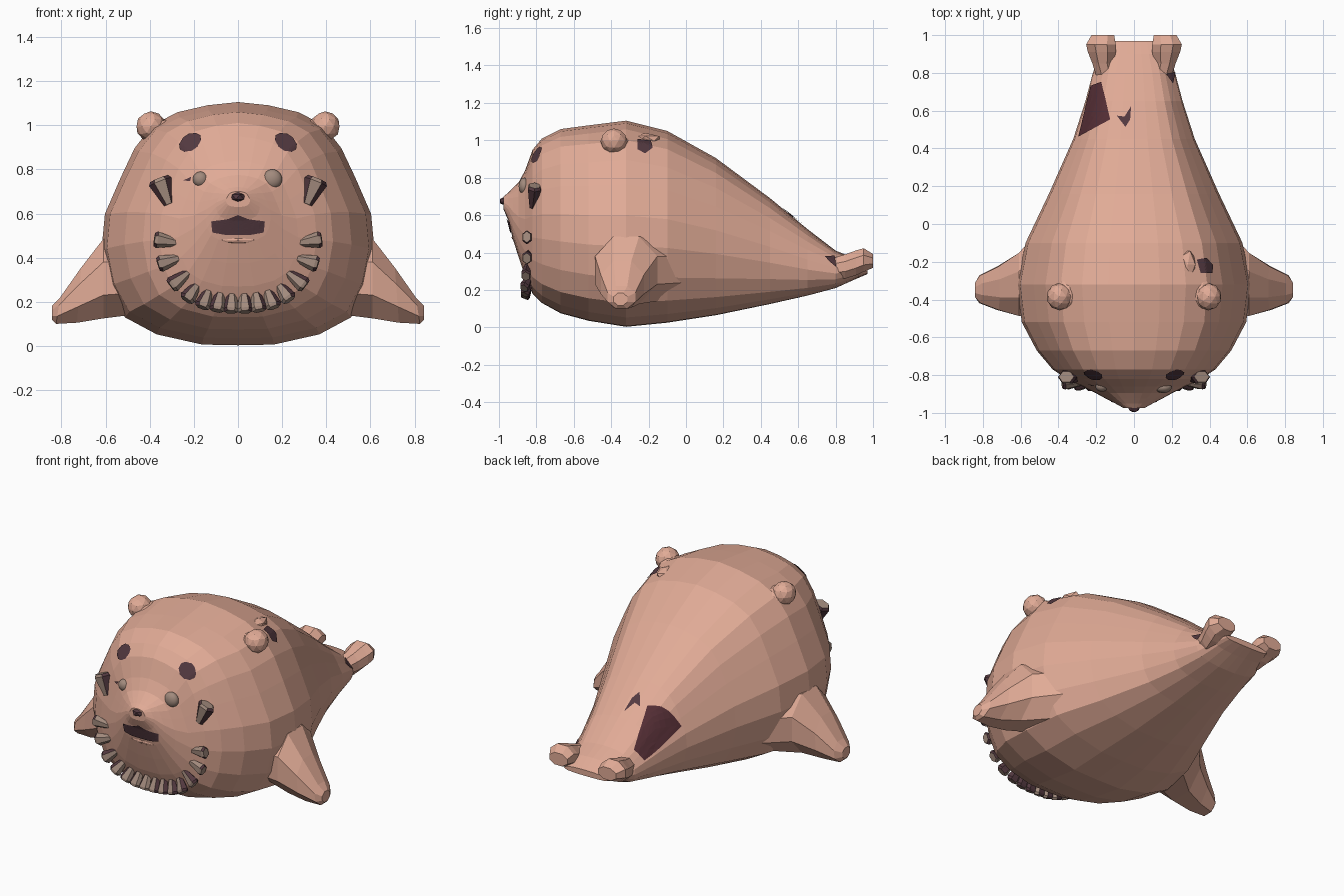
import bpy, bmesh, math
from mathutils import Vector, Matrix
from mathutils.bvhtree import BVHTree

if "Cube" in bpy.data.objects:
    bpy.data.objects.remove(bpy.data.objects["Cube"])


def material(name, rgb):
    m = bpy.data.materials.new(name)
    m.diffuse_color = (*rgb, 1)
    m.use_nodes = True
    m.node_tree.nodes["Principled BSDF"].inputs["Base Color"].default_value = m.diffuse_color
    return m


SKIN = material("peach skin", (0.75, 0.405, 0.305))
PLUM = material("dark plum", (0.085, 0.04, 0.05))
WINE = material("dark wine", (0.085, 0.026, 0.034))
GREY = material("warm grey", (0.36, 0.255, 0.205))


def finish(name, bm, *mats):
    bmesh.ops.recalc_face_normals(bm, faces=bm.faces)
    me = bpy.data.meshes.new(name)
    bm.to_mesh(me)
    bm.free()
    for m in mats:
        me.materials.append(m)
    ob = bpy.data.objects.new(name, me)
    bpy.context.collection.objects.link(ob)
    return ob


def loft(rings):
    bm = bmesh.new()
    vs = [[bm.verts.new(p) for p in r] for r in rings]
    n = len(vs[0])
    for a, b in zip(vs, vs[1:]):
        for i in range(n):
            j = (i + 1) % n
            bm.faces.new((a[i], a[j], b[j], b[i]))
    bm.faces.new(vs[0])
    bm.faces.new(vs[-1])
    return bm


def ring(c, u, v, n=8, turn=0.5):
    c, u, v = Vector(c), Vector(u), Vector(v)
    return [c + u * math.cos((i + turn) * math.tau / n) + v * math.sin((i + turn) * math.tau / n)
            for i in range(n)]


# Body: one pear-shaped cross-section, swept from snout to tail
half = [(0, 0), (.26, .003), (.59, .045), (.82, .115), (.935, .235), (.99, .39), (.965, .54),
        (.85, .69), (.75, .81), (.62, .905), (.44, .958), (.22, .987), (0, 1)]
section = half + [(-x, t) for x, t in half[-2:0:-1]]
# y, half width, bottom z, top z
spine = [(-.975, .055, .63, .70), (-.95, .10, .57, .72), (-.925, .15, .47, .745),
         (-.895, .205, .375, .775), (-.86, .275, .27, .84), (-.82, .36, .18, .95),
         (-.77, .435, .13, 1.01), (-.67, .52, .075, 1.06), (-.52, .6, .035, 1.08),
         (-.32, .625, .003, 1.105), (-.1, .58, .025, 1.05), (.16, .455, .065, .905),
         (.45, .325, .125, .69), (.65, .26, .17, .525), (.8, .22, .21, .41),
         (.9, .18, .255, .37), (.97, .15, .285, .32)]
bm = loft([[(w * x, y, lo + (hi - lo) * t) for x, t in section] for y, w, lo, hi in spine])
bmesh.ops.recalc_face_normals(bm, faces=bm.faces)
tree = BVHTree.FromBMesh(bm)
finish("body", bm, SKIN)


def hit_front(x, z):
    return tree.ray_cast(Vector((x, -3, z)), Vector((0, 1, 0)))


def hit_top(x, y):
    return tree.ray_cast(Vector((x, y, 3)), Vector((0, 0, -1)))


# Thin painted patch laid onto the body
def patch(name, pts, hit, mat, lift=.006):
    bm = bmesh.new()
    vs = [bm.verts.new((a, b, 0)) for a, b in pts]
    f = bm.faces.new(vs)
    bmesh.ops.poke(bm, faces=[f])
    bmesh.ops.subdivide_edges(bm, edges=bm.edges[:], cuts=4, use_grid_fill=True)
    for v in bm.verts:
        p, n, _, _ = hit(v.co.x, v.co.y)
        if p:
            v.co = p + n * lift
    finish(name, bm, mat)


def oval(cx, cz, a, b, tilt, n=10):
    c, s = math.cos(tilt), math.sin(tilt)
    return [(cx + a * math.cos(t) * c - b * math.sin(t) * s,
             cz + a * math.cos(t) * s + b * math.sin(t) * c)
            for t in (i * math.tau / n for i in range(n))]


def ball(name, loc, size, mat, sub=1, smooth=False):
    bm = bmesh.new()
    bmesh.ops.create_icosphere(bm, subdivisions=sub, radius=1,
                               matrix=Matrix.Translation(loc) @ Matrix.Diagonal((*size, 1)))
    for f in bm.faces:
        f.smooth = smooth
    finish(name, bm, mat)


# Tooth-like tuft, narrow end inward; dark side facets are chosen by direction
def tuft(name, x, z, ang, length, w0, w1, lean, both=False):
    p = hit_front(x, z)[0]
    p = Vector((x, min(p.y, -.75) if p else -.75, z)) + Vector((0, -.012, 0))
    d = Vector((math.cos(ang), lean, math.sin(ang))).normalized()
    side = Vector((-math.sin(ang), 0, math.cos(ang)))
    out = side.cross(d).normalized()
    if out.y > 0:
        out = -out
    bm = loft([ring(p + d * length * t, side * w, out * w * .75, 6, 0)
               for t, w in ((-.5, w0), (.38, w1), (.5, w1 * .8))])
    ob = finish(name, bm, GREY, PLUM)
    for f in ob.data.polygons:
        if abs(f.normal.dot(d)) < .7 and f.normal.dot(out) < .85:
            f.material_index = int(both or f.normal.x * p.x > 0)


for s, tag in ((-1, "left"), (1, "right")):
    # Front flipper
    finish(tag + "_flipper", loft([ring((s * x, y, z), (0, ry, 0), (s * k, 0, rz), 8)
           for x, y, z, ry, rz, k in ((.46, -.235, .31, .27, .18, 0), (.61, -.32, .305, .18, .195, 0),
                                      (.72, -.34, .23, .125, .135, -.01), (.815, -.345, .16, .08, .065, -.01),
                                      (.842, -.35, .15, .04, .035, 0))]), SKIN)
    # Tail lobe
    finish(tag + "_tail_lobe", loft([ring((s * x, y, z), (rx, 0, 0), (0, 0, rz), 8)
           for y, x, z, rx, rz in ((.74, .14, .31, .05, .05), (.85, .165, .325, .06, .07),
                                   (.91, .17, .345, .08, .072), (.95, .175, .36, .085, .068),
                                   (1.0, .165, .355, .065, .04))]), SKIN)
    # Ear with a fold joining it to the head
    ball(tag + "_ear", (s * .395, -.385, .995), (.068, .072, .068), SKIN, 2)
    ball(tag + "_ear_base", (s * .35, -.37, .97), (.075, .09, .06), SKIN, 2)
    # Brow spot and eye
    patch(tag + "_brow", oval(s * .215, .92, .055, .036, -s * .6), hit_front, PLUM)
    ex = -.17 if s < 0 else .155
    r = .035 if s < 0 else .045
    ball(tag + "_eye", hit_front(ex, .755)[0] + Vector((0, .012, 0)), (r, .03, r), GREY, 3, True)
    # Cheek tuft
    tuft(tag + "_cheek_tuft", s * .335, .70, math.pi / 2 - s * .38, .125, .024, .054, .1, True)
    # Ruff of tufts below the chin
    for i, (x, z, a) in enumerate(((.325, .475, .15), (.31, .385, -.3), (.262, .305, -.65), (.205, .25, -.95),
                                   (.145, .222, -1.2), (.087, .21, -1.38), (.03, .205, -1.52))):
        ang = a if s > 0 else math.pi - a
        tuft(f"{tag}_ruff_tuft_{i + 1}", s * x, z, ang, .11, .015, .038, -.4 if i > 2 else -.1)

# Nose, mouth and lips
ball("nose", (0, -.968, .675), (.036, .032, .024), PLUM)
ball("upper_lip", (0, -.912, .64), (.115, .055, .043), SKIN, 2)
patch("mouth", [(-.12, .565), (-.05, .575), (0, .595), (.05, .575), (.12, .565), (.115, .515),
                (.06, .505), (-.06, .505), (-.115, .515)], hit_front, PLUM)
ball("lower_lip", (0, -.898, .48), (.125, .035, .022), SKIN, 2)
patch("eye_corner", [(-.245, .75), (-.21, .765), (-.215, .745)], hit_front, PLUM)

# Dark patches on the back and the fold behind one ear
patch("back_patch", [(-.29, .46), (-.125, .55), (-.17, .75), (-.225, .73)], hit_top, WINE)
patch("back_patch_small", [(-.09, .57), (-.045, .51), (-.02, .55), (-.015, .62), (-.05, .565)], hit_top, PLUM)
patch("tail_patch", [(.165, .79), (.20, .74), (.212, .80)], hit_top, PLUM, .009)
patch("ear_patch", [(.33, -.19), (.35, -.26), (.41, -.26), (.415, -.22), (.38, -.18)], hit_top, PLUM)
ball("ear_fold", hit_top(.285, -.215)[0] + Vector((0, 0, -.015)), (.045, .085, .03), SKIN)
